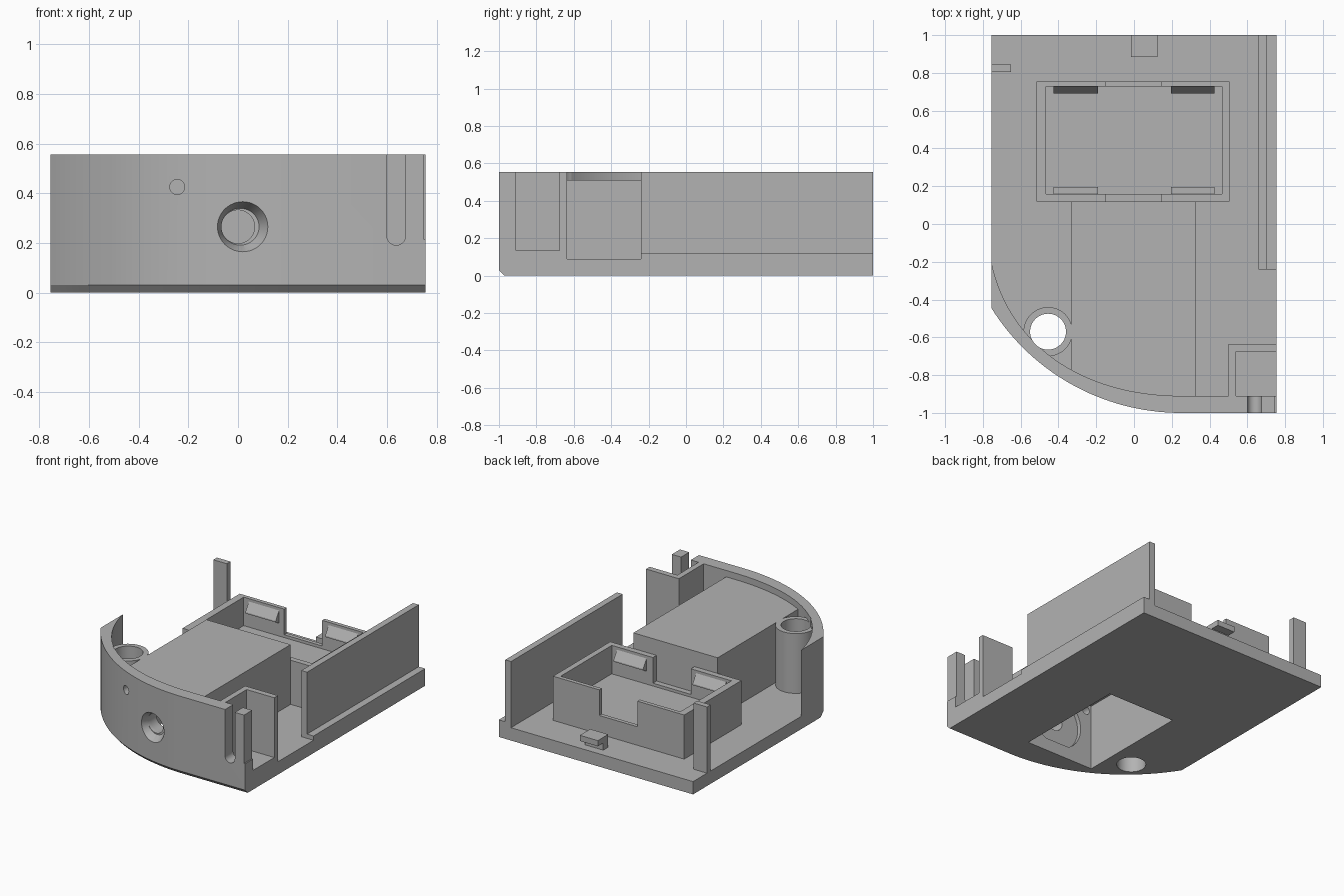
import bpy, bmesh, math
from mathutils import Vector, Matrix
from mathutils.geometry import interpolate_bezier

cube = bpy.data.objects.get("Cube")
if cube:
    bpy.data.objects.remove(cube, do_unlink=True)

grey = bpy.data.materials.new("plain grey plastic")
grey.use_nodes = True
GREY = (0.45, 0.45, 0.45, 1)
grey.diffuse_color = GREY
grey.node_tree.nodes["Principled BSDF"].inputs["Base Color"].default_value = GREY


def make(name, bm):
    bmesh.ops.recalc_face_normals(bm, faces=bm.faces)
    mesh = bpy.data.meshes.new(name)
    bm.to_mesh(mesh)
    bm.free()
    mesh.materials.append(grey)
    obj = bpy.data.objects.new(name, mesh)
    bpy.context.collection.objects.link(obj)
    return obj


def loft(name, rings):
    """Closed solid through rings of equal point count."""
    bm = bmesh.new()
    loops = [[bm.verts.new(p) for p in ring] for ring in rings]
    n = len(loops[0])
    for low, high in zip(loops, loops[1:]):
        for i in range(n):
            j = (i + 1) % n
            bm.faces.new((low[i], low[j], high[j], high[i]))
    bm.faces.new(loops[0][::-1])
    bm.faces.new(loops[-1])
    return make(name, bm)


def prism(name, outline, z0, z1):
    return loft(name, [[(x, y, z) for x, y in outline] for z in (z0, z1)])


def box(name, x0, x1, y0, y1, z0, z1):
    return prism(name, [(x0, y0), (x1, y0), (x1, y1), (x0, y1)], z0, z1)


def cylinder(name, start, end, r0, r1=None):
    start, end = Vector(start), Vector(end)
    axis = end - start
    bm = bmesh.new()
    turn = axis.to_track_quat("Z", "Y").to_matrix().to_4x4()
    bmesh.ops.create_cone(bm, cap_ends=True, segments=48, radius1=r0,
                          radius2=r0 if r1 is None else r1, depth=axis.length,
                          matrix=Matrix.Translation((start + end) / 2) @ turn)
    return make(name, bm)


def cut(obj, cutters):
    for c in cutters:
        c.hide_render = True
        mod = obj.modifiers.new("cut", "BOOLEAN")
        mod.operation, mod.solver, mod.object = "DIFFERENCE", "EXACT", c
    graph = bpy.context.evaluated_depsgraph_get()
    mesh = bpy.data.meshes.new_from_object(obj.evaluated_get(graph))
    obj.modifiers.clear()
    obj.data = mesh


def bezier(*pts):
    a, b, c, d = [Vector((x, y, 0)) for x, y in pts]
    return [(p.x, p.y) for p in interpolate_bezier(a, b, c, d, 32)]


HALF, FLOOR, TOP = 0.755, 0.09, 0.555
outer = bezier((-HALF, -0.445), (-0.54, -0.79), (-0.16, -1), (0.25, -1)) + [(HALF, -1)]
inner = bezier((-HALF, -0.2), (-0.66, -0.66), (-0.25, -0.91), (0.25, -0.91)) + [(HALF, -0.91)]

# Base plate with a chamfered lower front edge
back = [(HALF, 1), (-HALF, 1)]
edge = [(x, y, z) for x, y, z in [(p[0], p[1], 0) for p in outer]]
bottom = [(x, y + 0.03, 0) for x, y, _ in edge] + [(x, y, 0) for x, y in back]
base = loft("base_plate", [bottom] + [[(x, y, z) for x, y in outer + back] for z in (0.03, FLOOR)])

# Curved front wall
front_wall = prism("front_wall", outer + inner[::-1], 0.05, TOP)

# Hollow compartment behind the front wall
block = box("compartment", -0.33, 0.325, -0.77, 0.12, 0.05, 0.51)
filler = prism("compartment_front", [(-0.33, -0.77), (-0.33, -0.8), (-0.1, -0.9), (0.1, -0.93),
                                     (0.325, -0.93), (0.325, -0.77)], 0.05, 0.51)

# Screw post
PX, PY = -0.455, -0.57
post = cylinder("screw_post", (PX, PY, 0.05), (PX, PY, 0.51), 0.13)

# Cutters
screw = cylinder("screw_cutter", (PX, PY, -0.1), (PX, PY, 0.7), 0.095)
cavity = box("cavity_cutter", -0.29, 0.245, -0.78, 0.045, -0.1, 0.47)
plug = cylinder("plug_cutter", (0, -1.1, 0.265), (0, -0.7, 0.265), 0.067)
sink = cylinder("sink_cutter", (0.01, -1.02, 0.265), (0, -0.9, 0.265), 0.12, 0.067)
nut = cylinder("nut_cutter", (0, -0.81, 0.265), (0, -0.7, 0.265), 0.2)
light_hole = cylinder("light_cutter", (-0.245, -1.1, 0.425), (-0.245, -0.7, 0.425), 0.03)
slot = box("slot_cutter", 0.6, 0.675, -1.1, -0.8, 0.228, 0.7)
slot_end = cylinder("slot_end_cutter", (0.6375, -1.1, 0.228), (0.6375, -0.8, 0.228), 0.0375)
relief = box("relief_cutter", 0.747, 0.8, -1.1, -0.8, 0.215, 0.7)

cut(base, [screw, cavity])
cut(post, [screw])
cut(block, [cavity])
cut(filler, [cavity, nut, plug, light_hole])
cut(front_wall, [screw, plug, sink, light_hole, slot, slot_end, relief])
for c in (screw, cavity, plug, sink, nut, light_hole, slot, slot_end, relief):
    bpy.data.objects.remove(c, do_unlink=True)

# Side wall on its raised ledge
box("side_ledge", 0.66, HALF, -0.24, 1, 0.05, 0.12)
box("side_wall", 0.66, 0.705, -0.24, 1, 0.05, TOP)

# Corner partition with a raised floor
prism("corner_partition", [(0.5, -0.93), (0.54, -0.93), (0.54, -0.675), (HALF, -0.675),
                           (HALF, -0.635), (0.5, -0.635)], 0.05, TOP)
box("corner_floor", 0.52, HALF, -0.92, -0.65, 0.05, 0.135)

# Holder frame with a notch in each long side
RIM = 0.4
box("holder_floor", -0.49, 0.48, 0.14, 0.74, 0.05, 0.2)
for side, x0, x1 in (("left", 0.465, 0.505), ("right", -0.515, -0.465)):
    box(side + "_holder_end", x0, x1, 0.12, 0.755, 0.05, RIM)
for side, y0, y1 in (("front", 0.12, 0.16), ("back", 0.727, 0.755)):
    prism_parts = ((-0.465, -0.15, RIM), (-0.15, 0.145, 0.22), (0.145, 0.465, RIM))
    for i, (x0, x1, z) in enumerate(prism_parts):
        box(f"{side}_holder_wall_{i + 1}", x0, x1, y0, y1, 0.05, z)

# Wedge clips inside the frame
for side, y, reach in (("front", 0.16, 0.037), ("back", 0.727, -0.037)):
    for i, (x0, x1) in enumerate(((-0.425, -0.19), (0.195, 0.425))):
        section = [(y, 0.29), (y + reach, 0.31), (y + reach, 0.32), (y, 0.38)]
        loft(f"{side}_clip_{i + 1}", [[(x, a, z) for a, z in section] for x in (x0, x1)])

# Rear catch and upright corner peg
box("catch_stem", -0.015, 0.125, 0.885, 0.94, 0.05, 0.18)
box("catch_head", -0.015, 0.125, 0.885, 1, 0.14, 0.18)
box("corner_peg", -HALF, -0.65, 0.805, 0.845, 0.05, TOP)

# Smooth curved faces, keep corners sharp
for obj in bpy.context.collection.objects:
    if obj.type == "MESH" and obj.data.materials and obj.data.materials[0] == grey:
        obj.data.polygons.foreach_set("use_smooth", [True] * len(obj.data.polygons))
        obj.data.set_sharp_from_angle(angle=math.radians(25))
